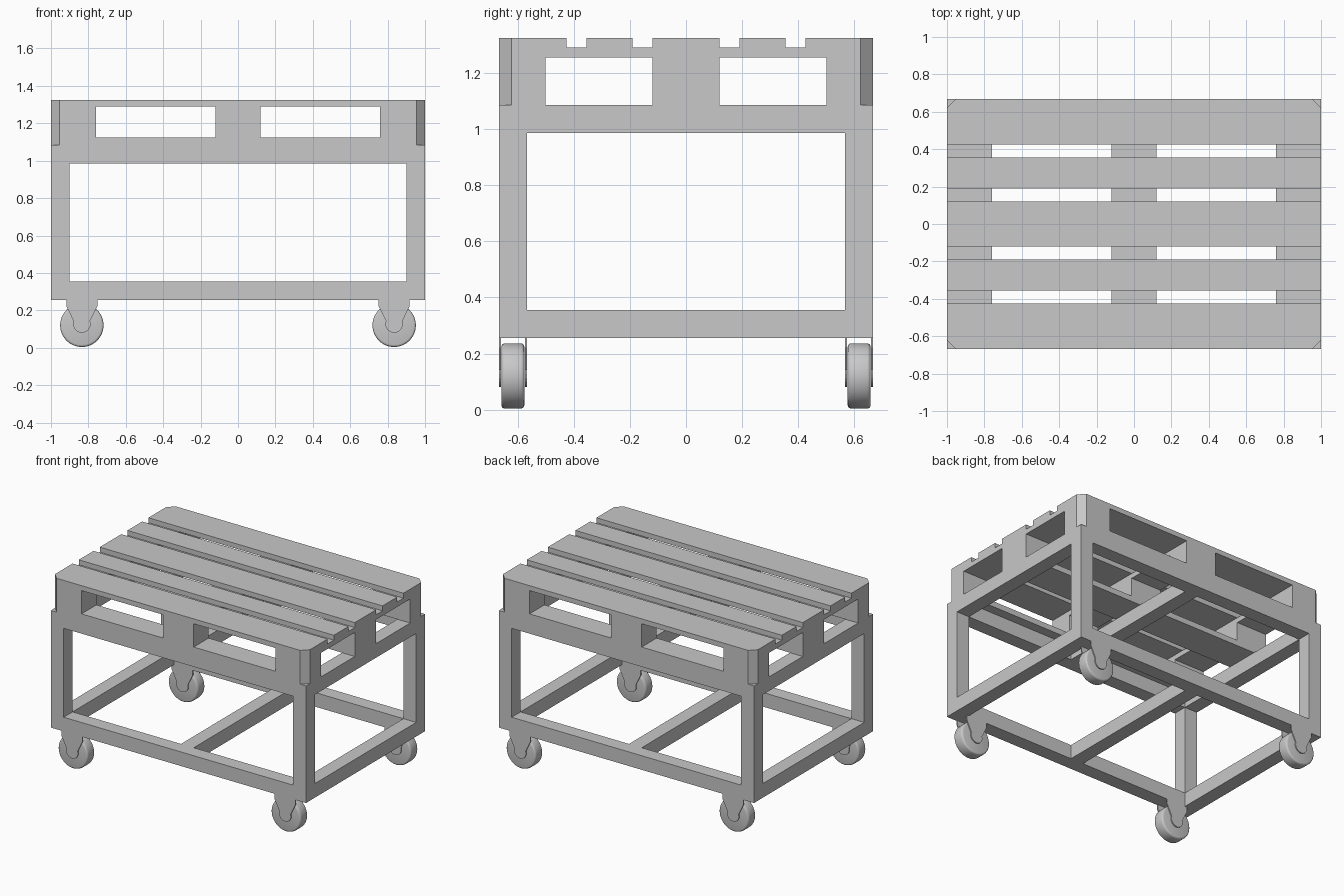
import bpy, bmesh, math
from mathutils import Matrix

if "Cube" in bpy.data.objects:
    bpy.data.objects.remove(bpy.data.objects["Cube"])

HX, HY = 1.0, 0.667            # half length and half width
LOW, DECK, TOP = 0.255, 1.085, 1.325   # frame bottom, frame top, pallet top
TUBE, CHAMFER = 0.1, 0.045

grey = bpy.data.materials.new("plain grey")
grey.use_nodes = True
grey.diffuse_color = (0.58, 0.58, 0.58, 1)
grey.node_tree.nodes["Principled BSDF"].inputs["Base Color"].default_value = (0.58, 0.58, 0.58, 1)


def add_object(name, bm):
    bmesh.ops.recalc_face_normals(bm, faces=bm.faces)
    mesh = bpy.data.meshes.new(name)
    bm.to_mesh(mesh)
    bm.free()
    mesh.materials.append(grey)
    obj = bpy.data.objects.new(name, mesh)
    bpy.context.collection.objects.link(obj)
    return obj


def box(name, xs, ys, zs, chamfer=False):
    """Box between limits; optionally cut the upright edges at the outer corners."""
    bm = bmesh.new()
    bmesh.ops.create_cube(bm, size=1)
    for v in bm.verts:
        v.co = [lim[0] if c < 0 else lim[1] for c, lim in zip(v.co, (xs, ys, zs))]
    if chamfer:
        corner = [e for e in bm.edges if all(
            abs(abs(v.co.x) - HX) < 1e-4 and abs(abs(v.co.y) - HY) < 1e-4 for v in e.verts)
            and abs(e.verts[0].co.z - e.verts[1].co.z) > 1e-4]
        bmesh.ops.bevel(bm, geom=corner, offset=CHAMFER, offset_type='OFFSET',
                        segments=1, affect='EDGES')
    return add_object(name, bm)


def span(a, b, side):
    return tuple(sorted((a * side, b * side)))


# Tube frame: corner posts, long rails, end rails and middle cross bars
IX, IY = HX - TUBE, HY - TUBE
levels = (("lower", (LOW, LOW + TUBE)), ("upper", (DECK - TUBE, DECK)))
for sx in (-1, 1):
    for sy in (-1, 1):
        box("corner_post", span(IX, HX, sx), span(IY, HY, sy), (LOW, DECK))
for label, zs in levels:
    for s in (-1, 1):
        box(label + "_long_rail", (-IX, IX), span(IY, HY, s), zs)
        box(label + "_end_rail", span(IX, HX, s), (-IY, IY), zs)
    box(label + "_cross_bar", (-TUBE / 2, TUBE / 2), (-IY, IY), zs)

# Pallet: bottom boards, blocks, cross boards and slatted top
bands_x = ((-HX, -0.76), (-0.12, 0.12), (0.76, HX))
bands_y = ((-HY, -0.5), (-0.12, 0.12), (0.5, HY))
for ys in bands_y:
    box("pallet_bottom_board", (-HX, HX), ys, (DECK, 1.125), True)
    for xs in bands_x:
        box("pallet_block", xs, ys, (1.125, 1.255), True)
for xs in bands_x:
    box("pallet_cross_board", xs, (-HY, HY), (1.255, 1.29), True)
for ys in ((-HY, -0.425), (-0.355, -0.19), (-0.12, 0.12), (0.19, 0.355), (0.425, HY)):
    box("pallet_top_slat", (-HX, HX), ys, (1.29, TOP), True)


def fork_plate(cx, y0, y1):
    """Tapered side plate of a caster with a rounded lower end."""
    r, cz = 0.047, 0.127
    outline = [(0.083, LOW), (0.083, 0.222)]
    for i in range(13):
        a = math.radians(20 - 220 * i / 12)
        outline.append((r * math.cos(a), cz + r * math.sin(a)))
    outline += [(-0.083, 0.222), (-0.083, LOW)]
    bm = bmesh.new()
    face = bm.faces.new([bm.verts.new((cx + x, y0, z)) for x, z in outline])
    new = bmesh.ops.extrude_face_region(bm, geom=[face])["geom"]
    bmesh.ops.translate(bm, vec=(0, y1 - y0, 0),
                        verts=[v for v in new if isinstance(v, bmesh.types.BMVert)])
    add_object("caster_fork_plate", bm)


def wheel(cx, cy):
    """Wheel with rounded rims, turning about y."""
    bm = bmesh.new()
    bmesh.ops.create_cone(bm, cap_ends=True, segments=48, radius1=0.116, radius2=0.116, depth=0.082)
    rims = [e for e in bm.edges if abs(e.verts[0].co.z - e.verts[1].co.z) < 1e-5]
    bmesh.ops.bevel(bm, geom=rims, offset=0.012, segments=3, profile=0.5, affect='EDGES')
    bm.transform(Matrix.Translation((cx, cy, 0.12)) @ Matrix.Rotation(math.pi / 2, 4, 'X'))
    obj = add_object("caster_wheel", bm)
    bpy.ops.object.select_all(action='DESELECT')
    obj.select_set(True)
    bpy.context.view_layer.objects.active = obj
    bpy.ops.object.shade_smooth_by_angle(angle=math.radians(35))


# Casters under each corner
for sx in (-1, 1):
    for sy in (-1, 1):
        wheel(0.835 * sx, 0.617 * sy)
        fork_plate(0.835 * sx, *span(IY, IY + 0.007, sy))
        fork_plate(0.835 * sx, *span(HY - 0.007, HY, sy))
